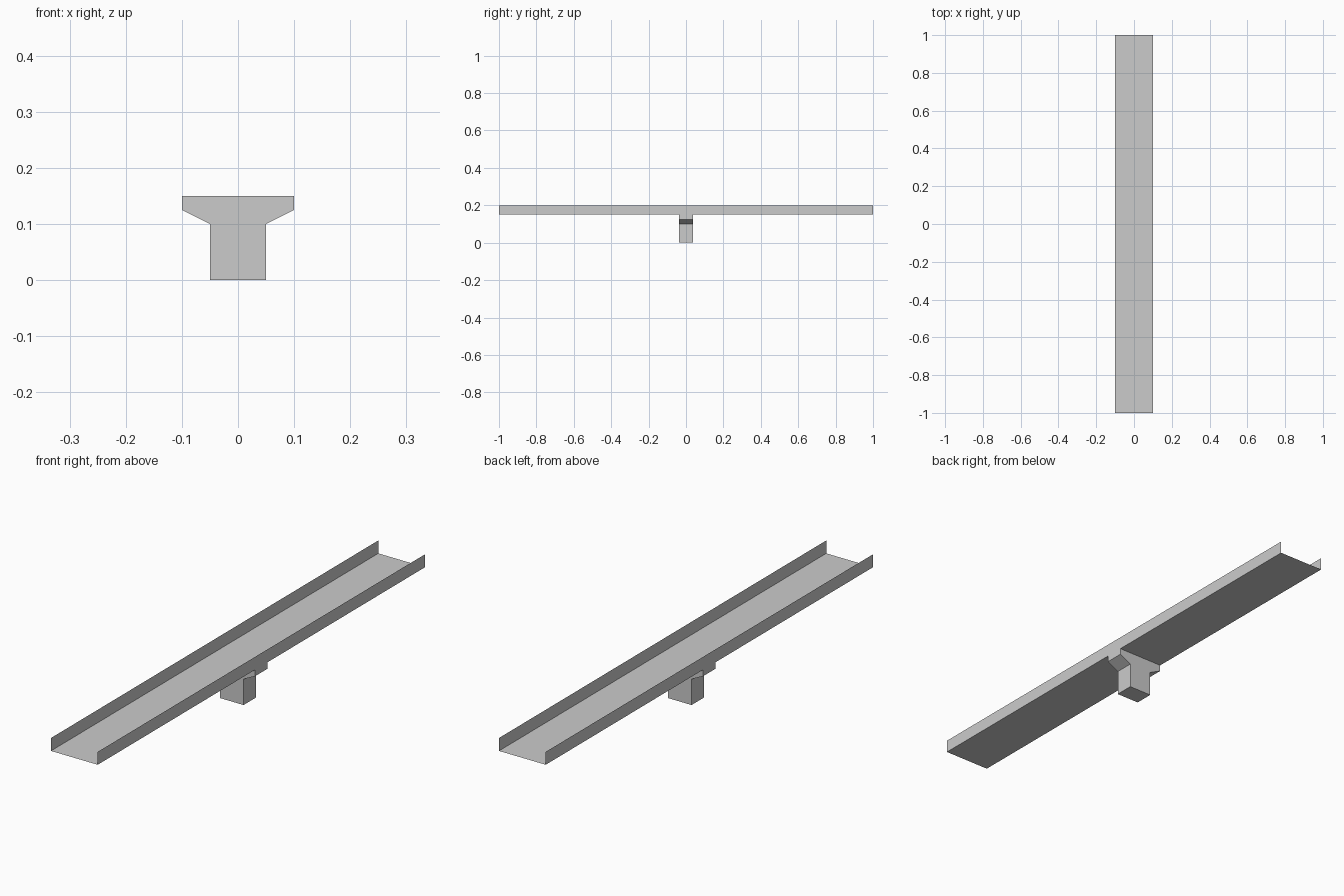
import bpy
import bmesh

cube = bpy.data.objects.get("Cube")
if cube:
    bpy.data.objects.remove(cube, do_unlink=True)

concrete = bpy.data.materials.new("concrete_grey")
concrete.use_nodes = True
GREY = (0.6, 0.6, 0.6, 1)
concrete.diffuse_color = GREY
concrete.node_tree.nodes["Principled BSDF"].inputs["Base Color"].default_value = GREY


def extrude_profile(name, profile, half_length, capped=False):
    """Sweep an open x-z profile along y, optionally closing both ends."""
    bm = bmesh.new()
    front, back = [[bm.verts.new((x, y, z)) for x, z in profile]
                   for y in (-half_length, half_length)]
    for i in range(len(profile) - 1):
        bm.faces.new((front[i], front[i + 1], back[i + 1], back[i]))
    if capped:
        bm.faces.new(front[::-1])
        bm.faces.new(back)
    bmesh.ops.recalc_face_normals(bm, faces=bm.faces)
    mesh = bpy.data.meshes.new(name)
    bm.to_mesh(mesh)
    bm.free()
    mesh.materials.append(concrete)
    obj = bpy.data.objects.new(name, mesh)
    bpy.context.collection.objects.link(obj)
    return obj


WIDTH, DECK_Z, RAIL_Z = 0.1, 0.15, 0.2

# Road deck with its top facing up
deck = extrude_profile("deck", [(-WIDTH, DECK_Z), (WIDTH, DECK_Z)], 1)
if deck.data.polygons[0].normal.z < 0:
    deck.data.flip_normals()

# Thin parapet along each edge, facing outward
for side, label in ((1, "left"), (-1, "right")):
    wall = extrude_profile(label + "_parapet",
                           [(side * WIDTH, DECK_Z), (side * WIDTH, RAIL_Z)], 1)
    if wall.data.polygons[0].normal.x * side < 0:
        wall.data.flip_normals()

# Flared pier, open where it meets the deck
half = [(WIDTH, DECK_Z), (WIDTH, 0.125), (0.05, 0.1), (0.05, 0)]
mirrored = [(-x, z) for x, z in reversed(half)]
extrude_profile("pier", half + mirrored, 0.0375, capped=True)
